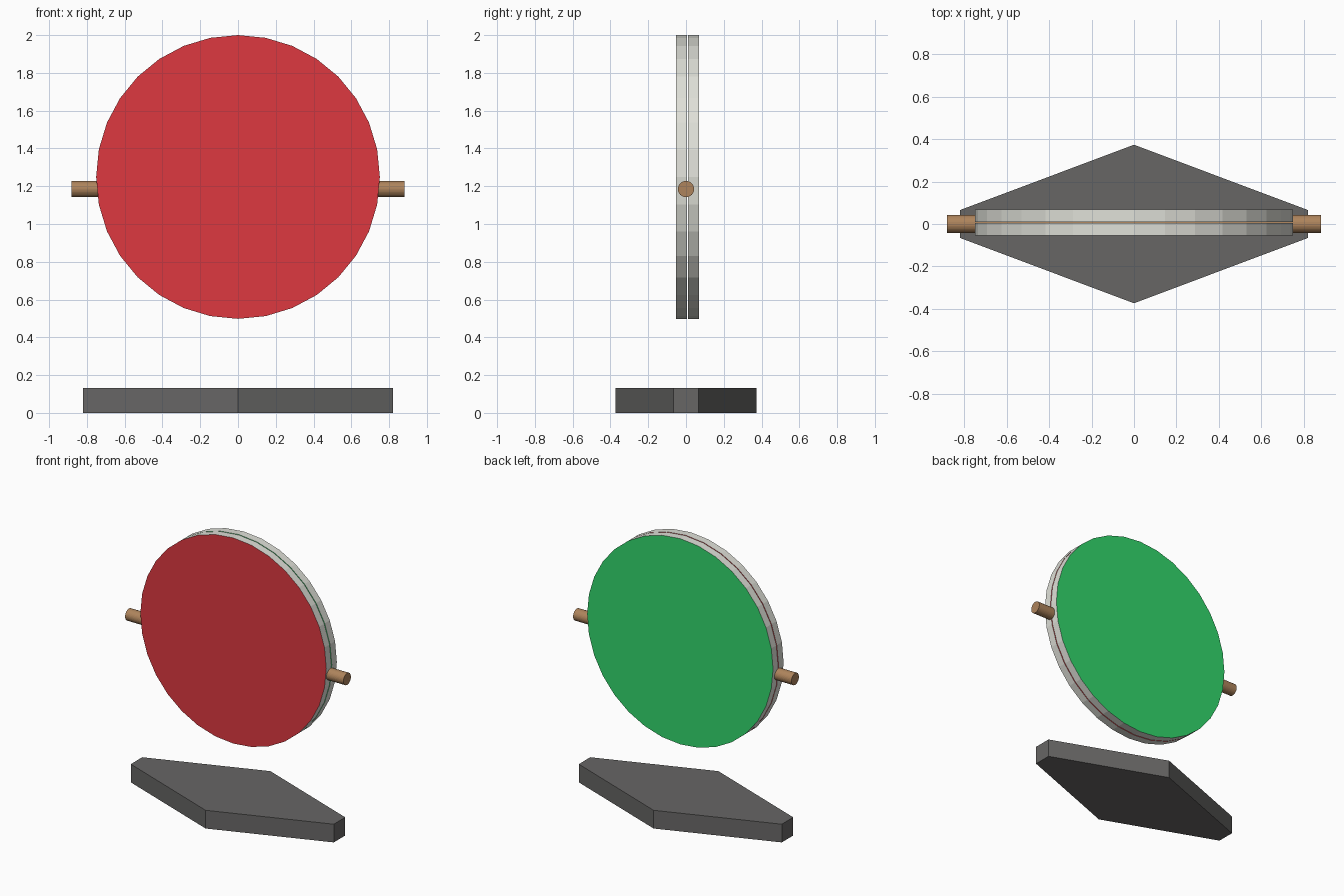
import bpy, bmesh, math
from mathutils import Matrix

if "Cube" in bpy.data.objects:
    bpy.data.objects.remove(bpy.data.objects["Cube"])


def srgb(r, g, b):
    def lin(c):
        c /= 255
        return c / 12.92 if c <= 0.04045 else ((c + 0.055) / 1.055) ** 2.4
    return (lin(r), lin(g), lin(b), 1)


def material(name, rgb):
    m = bpy.data.materials.new(name)
    m.diffuse_color = srgb(*rgb)
    m.use_nodes = True
    m.node_tree.nodes["Principled BSDF"].inputs["Base Color"].default_value = m.diffuse_color
    return m


red = material("red", (221, 57, 64))
green = material("green", (50, 214, 108))
pale = material("pale grey", (223, 224, 216))
dark = material("dark grey", (103, 102, 101))
brown = material("brown", (174, 132, 92))


def add_object(name, bm, mats):
    bmesh.ops.recalc_face_normals(bm, faces=bm.faces)
    me = bpy.data.meshes.new(name)
    bm.to_mesh(me)
    bm.free()
    for m in mats:
        me.materials.append(m)
    ob = bpy.data.objects.new(name, me)
    bpy.context.collection.objects.link(ob)
    return ob


def cylinder(radius, depth, sides, matrix):
    bm = bmesh.new()
    bmesh.ops.create_cone(bm, cap_ends=True, segments=sides, radius1=radius,
                          radius2=radius, depth=depth, matrix=matrix)
    bm.normal_update()
    return bm


# Two thin discs back to back: pale rims, coloured flat faces
def disc(name, y0, y1, face_mat):
    m = Matrix.Translation((0, (y0 + y1) / 2, 1.249)) @ Matrix.Rotation(math.pi / 2, 4, 'X')
    bm = cylinder(0.751, y1 - y0, 32, m)
    for f in bm.faces:
        if abs(f.normal.y) > 0.9:
            f.material_index = 1
    add_object(name, bm, [pale, face_mat])


disc("front_disc", -0.054, 0.004, red)
disc("back_disc", 0.010, 0.068, green)

# Axle through both discs
axle_matrix = Matrix.Translation((0, 0, 1.185)) @ Matrix.Rotation(math.pi / 2, 4, 'Y')
axle = add_object("axle", cylinder(0.043, 1.764, 32, axle_matrix), [brown])

# Diamond base plate with clipped ends
outline = [(0.82, -0.066), (0.82, 0.066), (0, 0.374),
           (-0.82, 0.066), (-0.82, -0.066), (0, -0.374)]
bm = bmesh.new()
face = bm.faces.new([bm.verts.new((x, y, 0)) for x, y in outline])
ext = bmesh.ops.extrude_face_region(bm, geom=[face], use_keep_orig=True)
bmesh.ops.translate(bm, vec=(0, 0, 0.133),
                    verts=[v for v in ext["geom"] if isinstance(v, bmesh.types.BMVert)])
add_object("base", bm, [dark])
